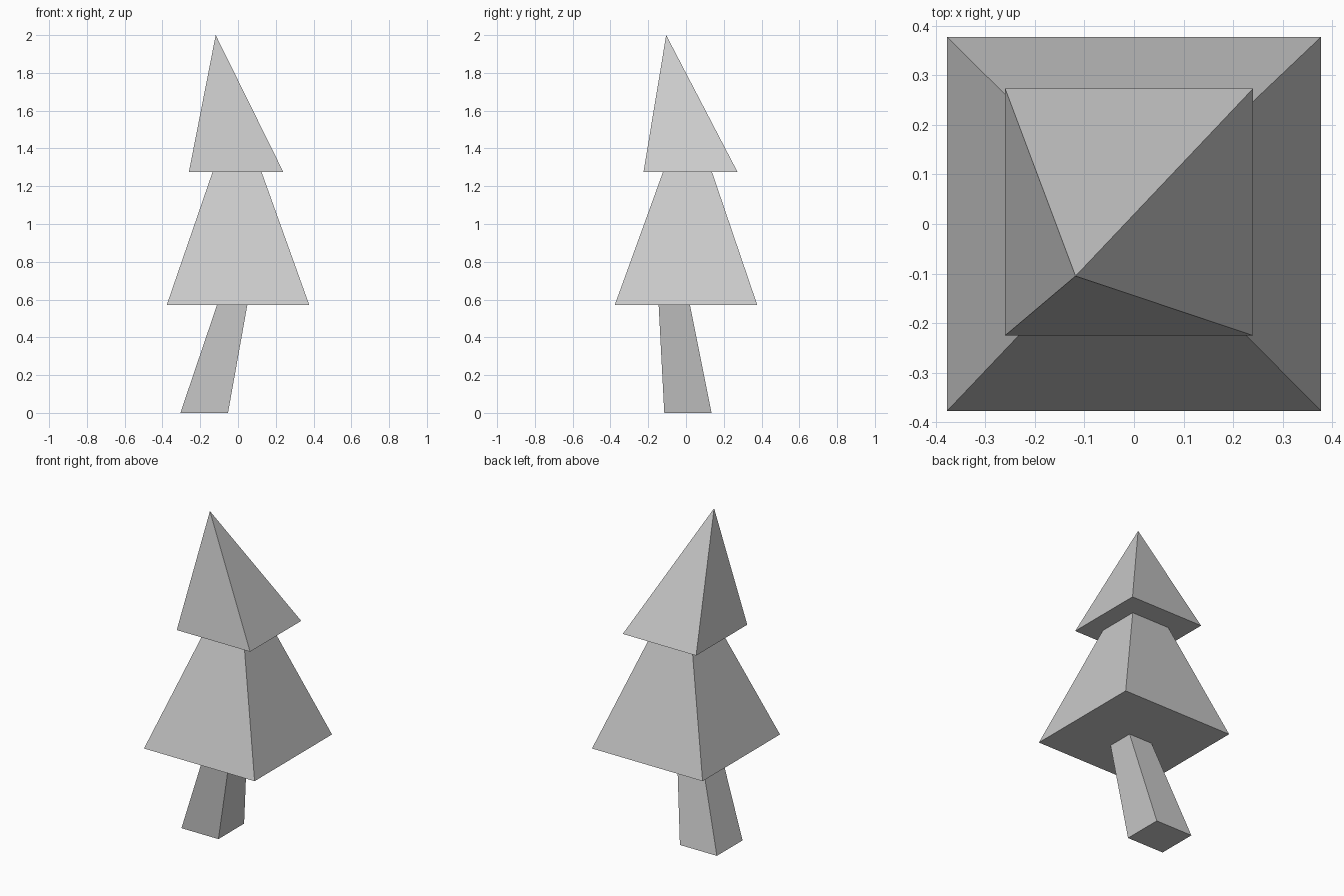
import bpy
import bmesh

cube = bpy.data.objects.get("Cube")
if cube:
    bpy.data.objects.remove(cube, do_unlink=True)

# Single plain grey for the whole tree
grey = bpy.data.materials.new("plain grey")
grey.use_nodes = True
colour = (0.6, 0.6, 0.6, 1.0)
grey.diffuse_color = colour
grey.node_tree.nodes["Principled BSDF"].inputs["Base Color"].default_value = colour


def ring(bm, rect, z):
    """Four corners of a rectangle (x0, x1, y0, y1) at height z."""
    x0, x1, y0, y1 = rect
    return [bm.verts.new((x, y, z)) for x, y in ((x0, y0), (x1, y0), (x1, y1), (x0, y1))]


def leaning_block(name, base, z0, top, z1):
    """Four-sided block; a two-value top is a point, a four-value top a rectangle."""
    bm = bmesh.new()
    low = ring(bm, base, z0)
    bm.faces.new(low[::-1])
    if len(top) == 2:
        high = [bm.verts.new((*top, z1))] * 4
    else:
        high = ring(bm, top, z1)
        bm.faces.new(high)
    for i in range(4):
        j = (i + 1) % 4
        side = [low[i], low[j], high[j], high[i]]
        bm.faces.new(list(dict.fromkeys(side)))
    bmesh.ops.recalc_face_normals(bm, faces=bm.faces)
    mesh = bpy.data.meshes.new(name)
    bm.to_mesh(mesh)
    bm.free()
    mesh.materials.append(grey)
    obj = bpy.data.objects.new(name, mesh)
    bpy.context.collection.objects.link(obj)
    return obj


# Leaning trunk
leaning_block("trunk", (-0.305, -0.053, -0.115, 0.135), 0, (-0.11, 0.05, -0.145, 0.02), 0.575)

# Wide lower branches, tapering to a cut top
leaning_block("lower_branches", (-0.377, 0.377, -0.377, 0.377), 0.572,
              (-0.133, 0.123, -0.12, 0.136), 1.28)

# Crooked pointed crown
leaning_block("upper_branches", (-0.26, 0.24, -0.225, 0.273), 1.275, (-0.118, -0.105), 2.0)
